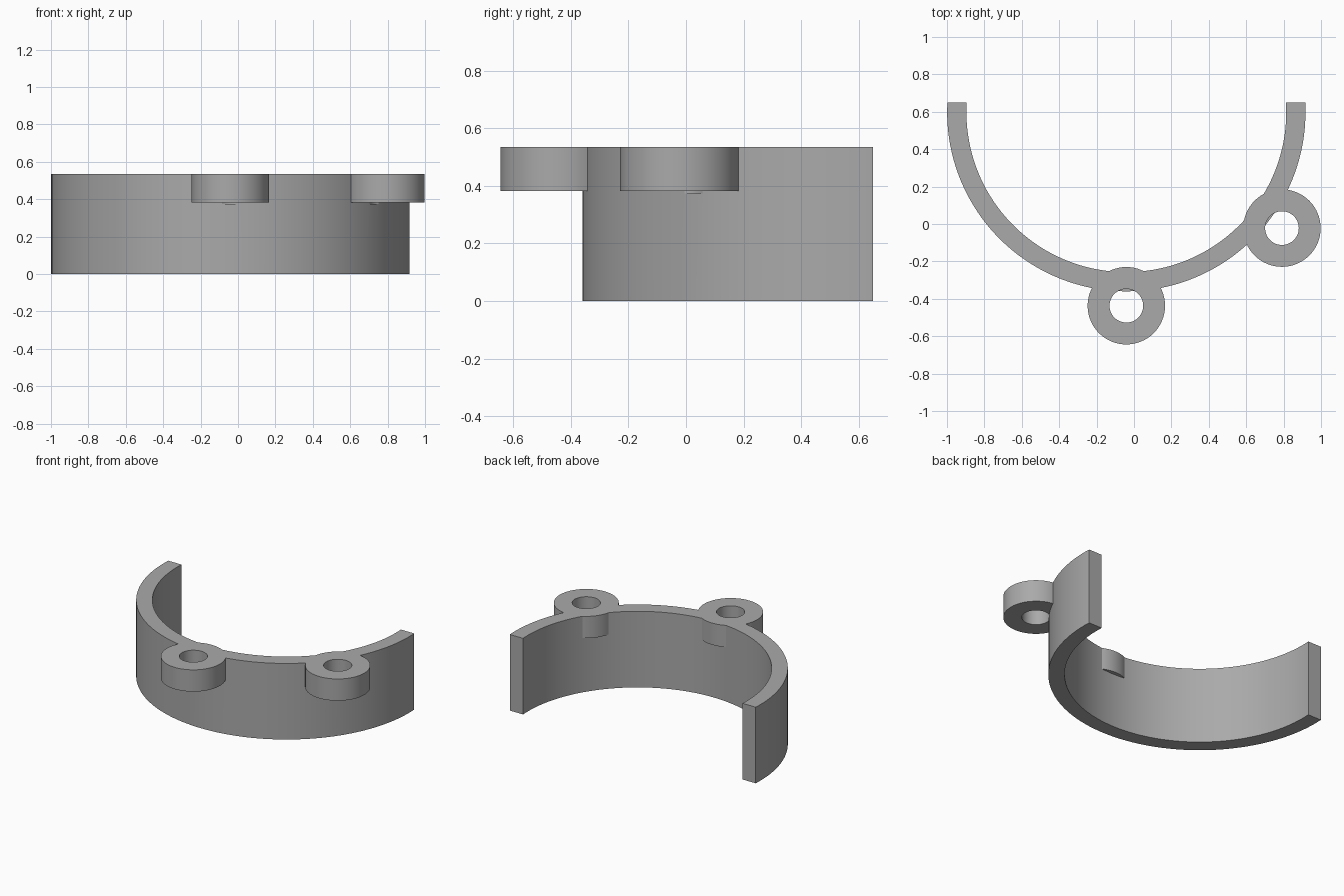
import bpy, bmesh, math

default = bpy.data.objects.get("Cube")
if default:
    bpy.data.objects.remove(default, do_unlink=True)

CX, CY = -0.041, 0.598            # centre of the curved band
OUTER, INNER = 0.958, 0.855
END_Y, TOP = 0.65, 0.535
LUG_R, HOLE_R, LUG_Z, HOLE_Z = 0.207, 0.09, 0.382, 0.374
LUGS = {"front": (-0.041, -0.437), "left": (0.791, -0.022)}

grey = bpy.data.materials.new("plain grey")
grey.use_nodes = True
colour = (0.4, 0.4, 0.4, 1)
grey.diffuse_color = colour
grey.node_tree.nodes["Principled BSDF"].inputs["Base Color"].default_value = colour


def prism(name, outline, z0, z1):
    """Extrude a flat outline from z0 to z1."""
    bm = bmesh.new()
    base = bm.faces.new([bm.verts.new((x, y, z0)) for x, y in outline])
    ext = bmesh.ops.extrude_face_region(bm, geom=[base])
    verts = [v for v in ext["geom"] if isinstance(v, bmesh.types.BMVert)]
    bmesh.ops.translate(bm, vec=(0, 0, z1 - z0), verts=verts)
    bmesh.ops.recalc_face_normals(bm, faces=bm.faces)
    mesh = bpy.data.meshes.new(name)
    bm.to_mesh(mesh)
    bm.free()
    mesh.materials.append(grey)
    obj = bpy.data.objects.new(name, mesh)
    bpy.context.collection.objects.link(obj)
    return obj


def arc(x, y, r, a0, a1, n):
    angles = [a0 + (a1 - a0) * i / n for i in range(n + 1)]
    return [(x + r * math.cos(a), y + r * math.sin(a)) for a in angles]


def combine(target, tool, operation):
    mod = target.modifiers.new(tool.name, 'BOOLEAN')
    mod.object, mod.operation, mod.solver = tool, operation, 'EXACT'
    bpy.context.view_layer.objects.active = target
    bpy.ops.object.modifier_apply(modifier=mod.name)
    bpy.data.objects.remove(tool, do_unlink=True)


# Curved band with flat ends
a_out = math.asin((END_Y - CY) / OUTER)
a_in = math.asin((END_Y - CY) / INNER)
outline = arc(CX, CY, OUTER, -math.pi - a_out, a_out, 80)
outline += reversed(arc(CX, CY, INNER, -math.pi - a_in, a_in, 80))
band = prism("curved_band", outline, 0, TOP)

# Lugs joined to the band, then bored slightly deeper than the lugs
for name, (x, y) in LUGS.items():
    disc = arc(x, y, LUG_R, 0, 2 * math.pi, 64)[:-1]
    combine(band, prism(name + "_lug", disc, LUG_Z, TOP), 'UNION')
for name, (x, y) in LUGS.items():
    bore = arc(x, y, HOLE_R, 0, 2 * math.pi, 48)[:-1]
    combine(band, prism(name + "_bore", bore, HOLE_Z, TOP + 0.1), 'DIFFERENCE')

# Smooth curved walls, crisp rims
bpy.ops.object.select_all(action='DESELECT')
band.select_set(True)
bpy.context.view_layer.objects.active = band
bpy.ops.object.shade_smooth_by_angle(angle=math.radians(25))
